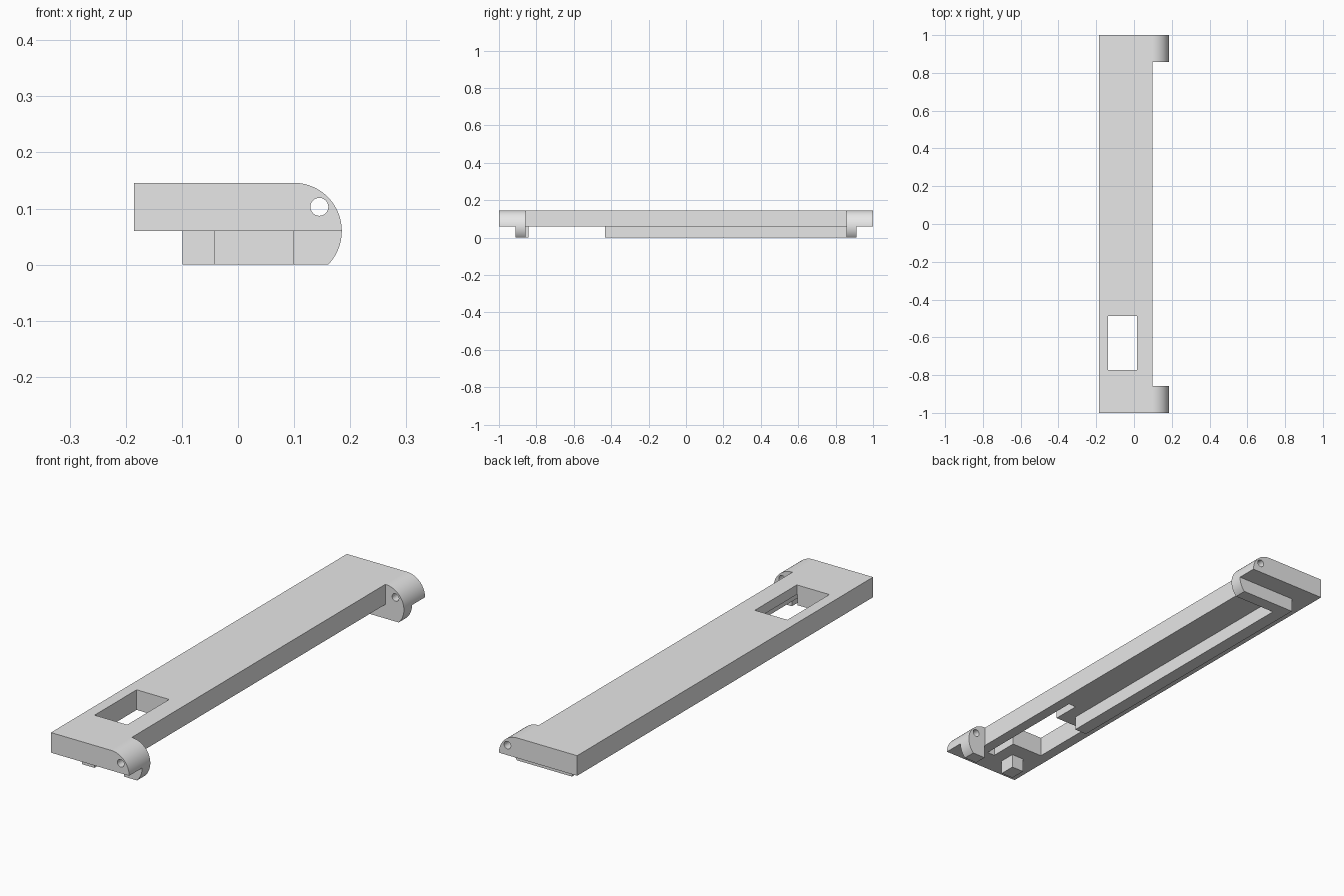
import bpy, bmesh, math

cube = bpy.data.objects.get("Cube")
if cube:
    bpy.data.objects.remove(cube, do_unlink=True)

grey = bpy.data.materials.new("light_grey")
grey.use_nodes = True
grey.diffuse_color = (0.8, 0.8, 0.8, 1)
grey.node_tree.nodes["Principled BSDF"].inputs["Base Color"].default_value = (0.8, 0.8, 0.8, 1)

TOP, BASE = 0.146, 0.06          # top and underside of the main plate
EAR_X, EAR_R = 0.099, 0.086      # centre and radius of the rounded ears


def prism(name, profile, y0, y1):
    """Extrude an x-z profile along y."""
    bm = bmesh.new()
    face = bm.faces.new([bm.verts.new((x, y0, z)) for x, z in profile])
    out = bmesh.ops.extrude_face_region(bm, geom=[face])
    moved = [v for v in out["geom"] if isinstance(v, bmesh.types.BMVert)]
    bmesh.ops.translate(bm, verts=moved, vec=(0, y1 - y0, 0))
    bmesh.ops.recalc_face_normals(bm, faces=bm.faces)
    mesh = bpy.data.meshes.new(name)
    bm.to_mesh(mesh)
    bm.free()
    mesh.materials.append(grey)
    ob = bpy.data.objects.new(name, mesh)
    bpy.context.collection.objects.link(ob)
    return ob


def box(name, x0, x1, y0, y1, z0, z1):
    return prism(name, [(x0, z0), (x1, z0), (x1, z1), (x0, z1)], y0, y1)


def arc(cx, cz, r, a0, a1, n):
    steps = [math.radians(a0 + (a1 - a0) * i / n) for i in range(n + 1)]
    return [(cx + r * math.cos(a), cz + r * math.sin(a)) for a in steps]


def cut(target, cutter):
    mod = target.modifiers.new(cutter.name, "BOOLEAN")
    mod.operation = "DIFFERENCE"
    mod.solver = "EXACT"
    mod.object = cutter
    cutter.hide_render = True
    cutter.hide_set(True)
    cutter.display_type = "WIRE"


def smooth(ob):
    bpy.ops.object.select_all(action="DESELECT")
    ob.select_set(True)
    bpy.context.view_layer.objects.active = ob
    bpy.ops.object.shade_smooth_by_angle(angle=math.radians(30))


# Main plate with its window and the shallow groove beneath
plate = box("main_plate", -0.185, 0.097, -1, 1, BASE, TOP)
cut(plate, box("window_cutter", -0.138, 0.016, -0.772, -0.488, 0, 0.2))
cut(plate, box("groove_cutter", 0.014, 0.05, -0.895, -0.365, 0.03, BASE + 0.045))

# Rounded hinge ears, each with a lower lobe and a pin hole
pin = prism("pin_hole_cutter", arc(0.145, 0.103, 0.016, 0, 345, 23), -1.1, 1.1)
low_angle = math.degrees(math.asin(-BASE / EAR_R))
upper = [(0.097, BASE)] + arc(EAR_X, BASE, EAR_R, 0, 90, 20) + [(0.097, TOP)]
lower = [(EAR_X, 0)] + arc(EAR_X, BASE, EAR_R, low_angle, 0, 12) + [(EAR_X, BASE)]
for side, s in (("front", -1), ("back", 1)):
    ear = prism(side + "_ear", upper, *sorted((s, s * 0.857)))
    cut(ear, pin)
    smooth(ear)
    smooth(prism(side + "_ear_lobe", lower, *sorted((s * 0.912, s * 0.857))))

# Underside: long rib, cross rib and small locating block
rib_profile = [(-0.099, 0), (-0.041, 0), (-0.041, BASE), (-0.099, BASE)]
prism("long_rib", rib_profile, -0.432, 0.912)
box("cross_rib", -0.041, EAR_X, 0.857, 0.912, 0, BASE)
prism("locating_block", rib_profile, -0.912, -0.842)
